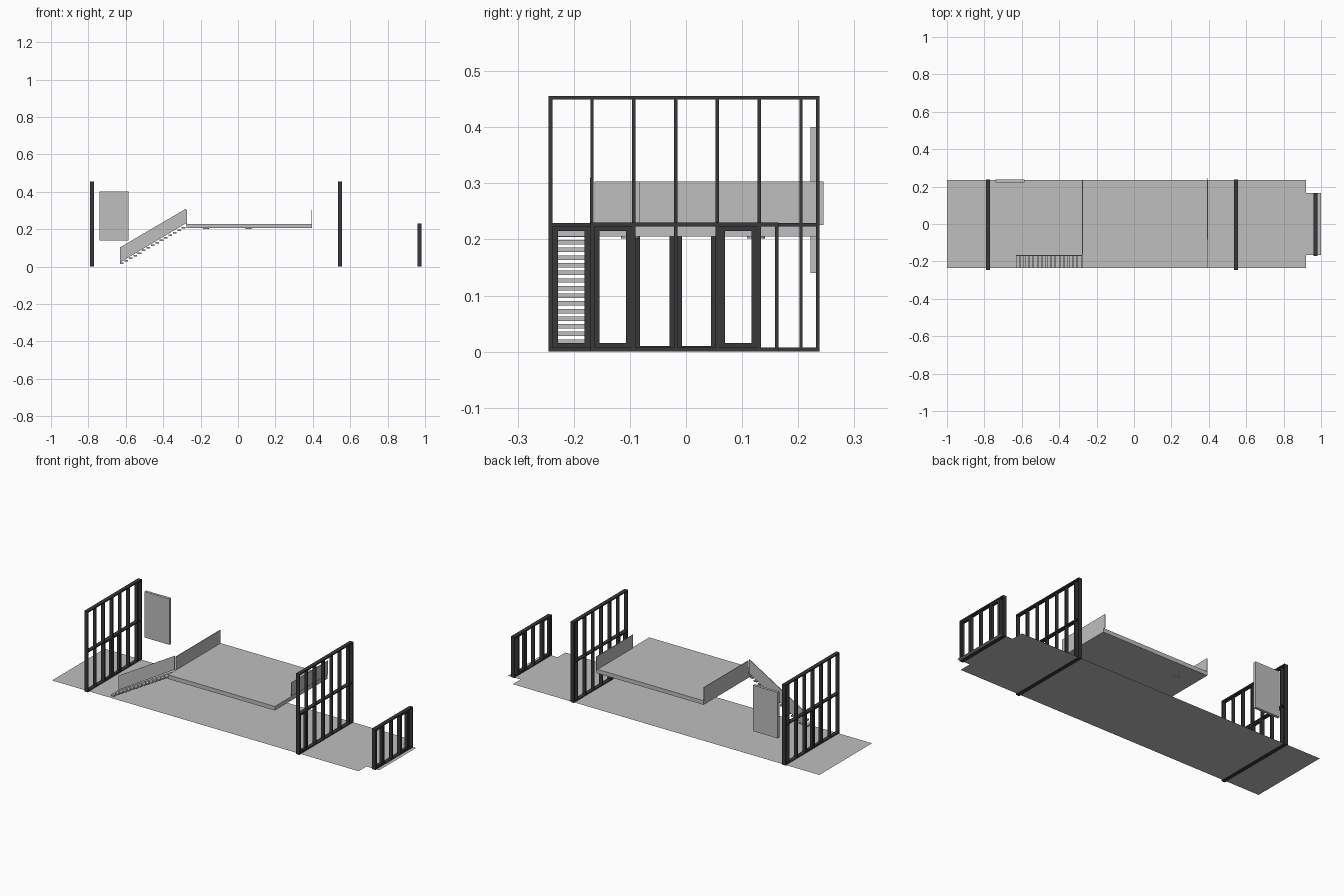
import bpy, bmesh, math

if "Cube" in bpy.data.objects:
    bpy.data.objects.remove(bpy.data.objects["Cube"])

def material(name, v):
    m = bpy.data.materials.new(name)
    m.diffuse_color = (v, v, v, 1)
    m.use_nodes = True
    m.node_tree.nodes["Principled BSDF"].inputs["Base Color"].default_value = m.diffuse_color
    return m

GREY = material("light_grey", 0.52)
DARK = material("charcoal", 0.04)

def add_box(bm, x0, x1, y0, y1, z0, z1):
    v = [bm.verts.new((x, y, z)) for x in (x0, x1) for y in (y0, y1) for z in (z0, z1)]
    for f in ((0, 1, 3, 2), (4, 6, 7, 5), (0, 4, 5, 1), (2, 3, 7, 6), (0, 2, 6, 4), (1, 5, 7, 3)):
        bm.faces.new([v[i] for i in f])

def finish(name, bm, mat):
    bmesh.ops.recalc_face_normals(bm, faces=bm.faces)
    me = bpy.data.meshes.new(name)
    bm.to_mesh(me)
    bm.free()
    me.materials.append(mat)
    ob = bpy.data.objects.new(name, me)
    bpy.context.collection.objects.link(ob)
    return ob

def boxes(name, mat, *dims):
    bm = bmesh.new()
    for d in dims:
        add_box(bm, *d)
    return finish(name, bm, mat)

# Ground floor sheet with a narrower end
bm = bmesh.new()
outline = [(-1, -.235), (.92, -.235), (.92, -.165), (1, -.165),
           (1, .165), (.92, .165), (.92, .235), (-1, .235)]
bm.faces.new([bm.verts.new((x, y, .002)) for x, y in outline])
finish("floor", bm, GREY)

# Window walls: mullions, rails and thicker door leaves
PITCH, START = 0.0745, -0.242
def window_wall(name, x, y0, y1, top, mullions, rails, doors, leaf, sill):
    d = 0.011
    parts = [(x - d, x + d, y0, y0 + .007, 0, top), (x - d, x + d, y1 - .006, y1, 0, top)]
    for i in mullions:
        y = START + i * PITCH
        parts.append((x - d + .001, x + d - .001, y - .003, y + .003, .002, top - .002))
    for z0, z1 in rails:
        parts.append((x - d, x + d, y0, y1, z0, z1))
    boxes(name, DARK, *parts)
    for n, i in enumerate(doors):
        a, b = START + i * PITCH + .001, START + (i + 1) * PITCH - .001
        e = d - .003
        boxes(f"{name}_door_{n + 1}", DARK,
              (x - e, x + e, a, a + leaf, .004, .225), (x - e, x + e, b - leaf, b, .004, .225),
              (x - e, x + e, a + leaf, b - leaf, .004, sill),
              (x - e, x + e, a + leaf, b - leaf, .215, .225))

tall = [(0, .007), (.223, .229), (.449, .456)]
window_wall("left_window_wall", -.78, -.245, .238, .456, range(1, 7), tall, (2, 3), .010, .010)
window_wall("right_window_wall", .545, -.245, .238, .456, range(1, 7), tall, (0,), .0125, .015)
window_wall("end_window_wall", .97, -.170, .165, .23, range(2, 6), [(0, .007), (.223, .23)],
            (1, 4), .0125, .015)

# Upper floor slab with glass guards and ceiling lamps
boxes("upper_floor", GREY, (-.275, .395, -.235, .235, .205, .228))
boxes("left_guard", GREY, (-.277, -.273, -.163, .235, .226, .303))
boxes("right_guard", GREY, (.389, .393, -.083, .245, .226, .303))
for n, (x, y) in enumerate(((-.17, .125), (.055, -.10))):
    bpy.ops.mesh.primitive_cylinder_add(vertices=24, radius=.016, depth=.004, location=(x, y, .204))
    lamp = bpy.context.object
    lamp.name = f"ceiling_lamp_{n + 1}"
    lamp.data.materials.append(GREY)
    bpy.ops.object.shade_smooth_by_angle(angle=math.radians(35))

# Open stair treads
COUNT = 15
boxes("stair_treads", GREY, *[
    (-.630 + i * .0235, -.611 + i * .0235, -.235, -.168, .014 + i * .0136, .022 + i * .0136)
    for i in range(COUNT)])

# Sloping stair guard
bm = bmesh.new()
face = bm.faces.new([bm.verts.new((x, -.171, z)) for x, z in
                     ((-.63, .022), (-.277, .232), (-.277, .31), (-.63, .103))])
ext = bmesh.ops.extrude_face_region(bm, geom=[face])
bmesh.ops.translate(bm, vec=(0, .004, 0),
                    verts=[g for g in ext["geom"] if isinstance(g, bmesh.types.BMVert)])
finish("stair_guard", bm, GREY)

# Wall panel on the back side
boxes("wall_panel", GREY, (-.74, -.585, .222, .237, .14, .40))
